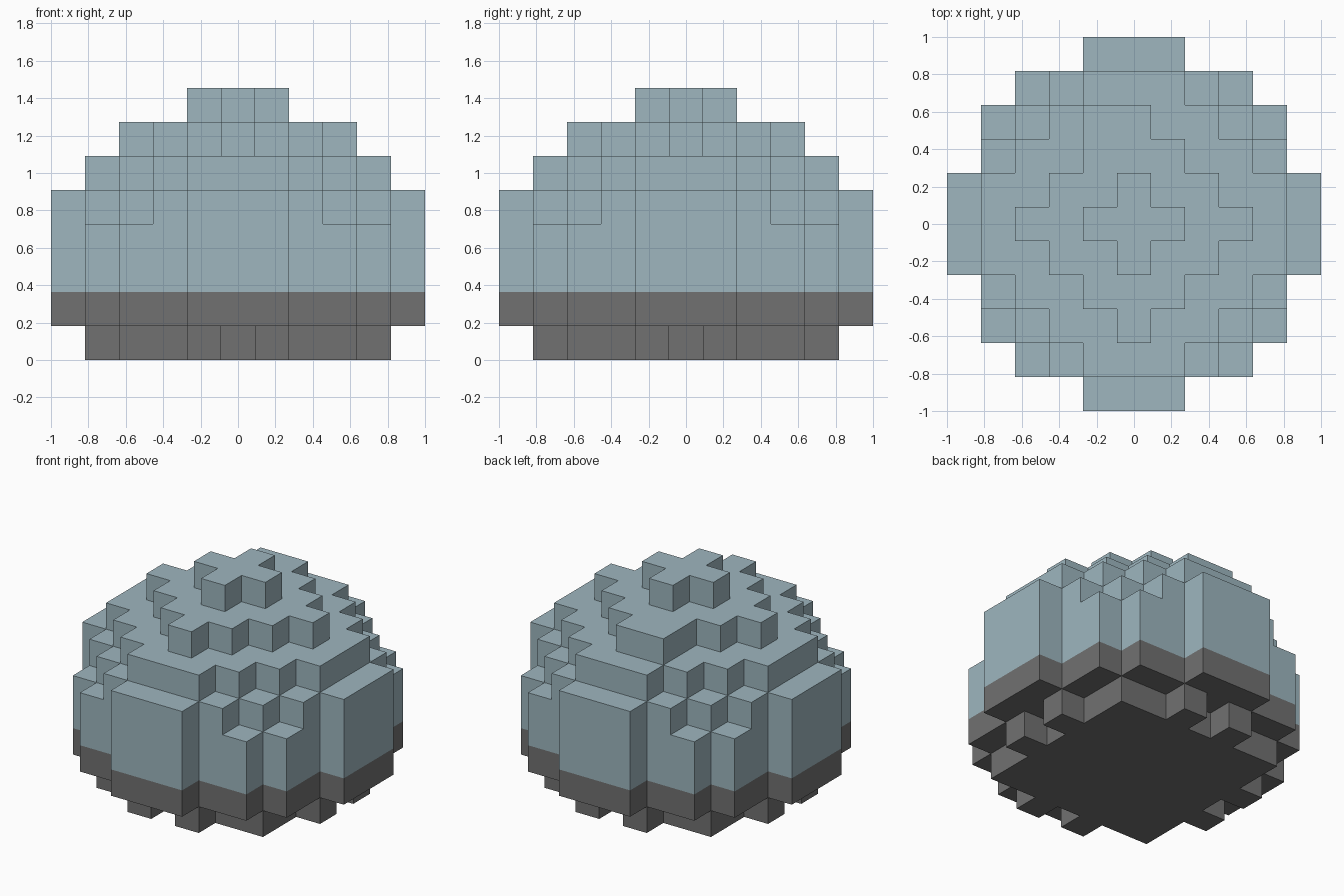
import bpy
import bmesh
from mathutils import Vector

if "Cube" in bpy.data.objects:
    bpy.data.objects.remove(bpy.data.objects["Cube"], do_unlink=True)

UNIT = 2 / 11  # edge length of one block


def make_material(name, colour):
    mat = bpy.data.materials.new(name)
    mat.use_nodes = True
    mat.diffuse_color = (*colour, 1)
    mat.node_tree.nodes["Principled BSDF"].inputs["Base Color"].default_value = (*colour, 1)
    return mat


def tier(half_widths):
    """Symmetric block layer: half width in x for each row distance from the centre."""
    cells = set()
    for row, half in enumerate(half_widths):
        for x in range(-half, half + 1):
            cells |= {(x, row), (x, -row)}
    return cells


# Foot tier: a square with two nubs on each side
foot = tier([3] * 4)
for a in (-1, 1):
    for b in (-4, 4):
        foot |= {(a, b), (b, a)}

# Body and dome tiers, from bottom to top
wide = tier([5, 5, 4, 4, 3, 1])
shoulder = tier([5, 5, 4, 3, 2, 1])
dome = tier([4, 4, 3, 2, 1])
crown = tier([3, 2, 1, 0]) | {(-1, 3)}  # one extra block at the back
cap = tier([1, 0])
tiers = [foot, wide, wide, wide, shoulder, dome, crown, cap]
blocks = {(x, y, z) for z, cells in enumerate(tiers) for x, y in cells}


def build_shell(name, levels, material):
    """Build only the exposed block faces on the given levels."""
    bm = bmesh.new()
    for cell in sorted(c for c in blocks if c[2] in levels):
        centre = Vector(cell) + Vector((0, 0, 0.5))
        for axis in range(3):
            for sign in (-1, 1):
                normal = Vector((0, 0, 0))
                normal[axis] = sign
                if tuple(int(c + n) for c, n in zip(cell, normal)) in blocks:
                    continue
                u = Vector((0, 0, 0))
                u[(axis + 1) % 3] = 0.5
                v = normal.cross(u)
                mid = centre + normal / 2
                corners = (mid - u - v, mid + u - v, mid + u + v, mid - u + v)
                bm.faces.new([bm.verts.new(p * UNIT) for p in corners])
    bmesh.ops.remove_doubles(bm, verts=bm.verts, dist=UNIT / 100)
    mesh = bpy.data.meshes.new(name)
    bm.to_mesh(mesh)
    bm.free()
    mesh.materials.append(material)
    obj = bpy.data.objects.new(name, mesh)
    bpy.context.collection.objects.link(obj)
    return obj


build_shell("dark_base", range(0, 2), make_material("dark grey", (0.165, 0.165, 0.165)))
build_shell("blue_dome", range(2, len(tiers)), make_material("pale blue grey", (0.342, 0.468, 0.521)))
